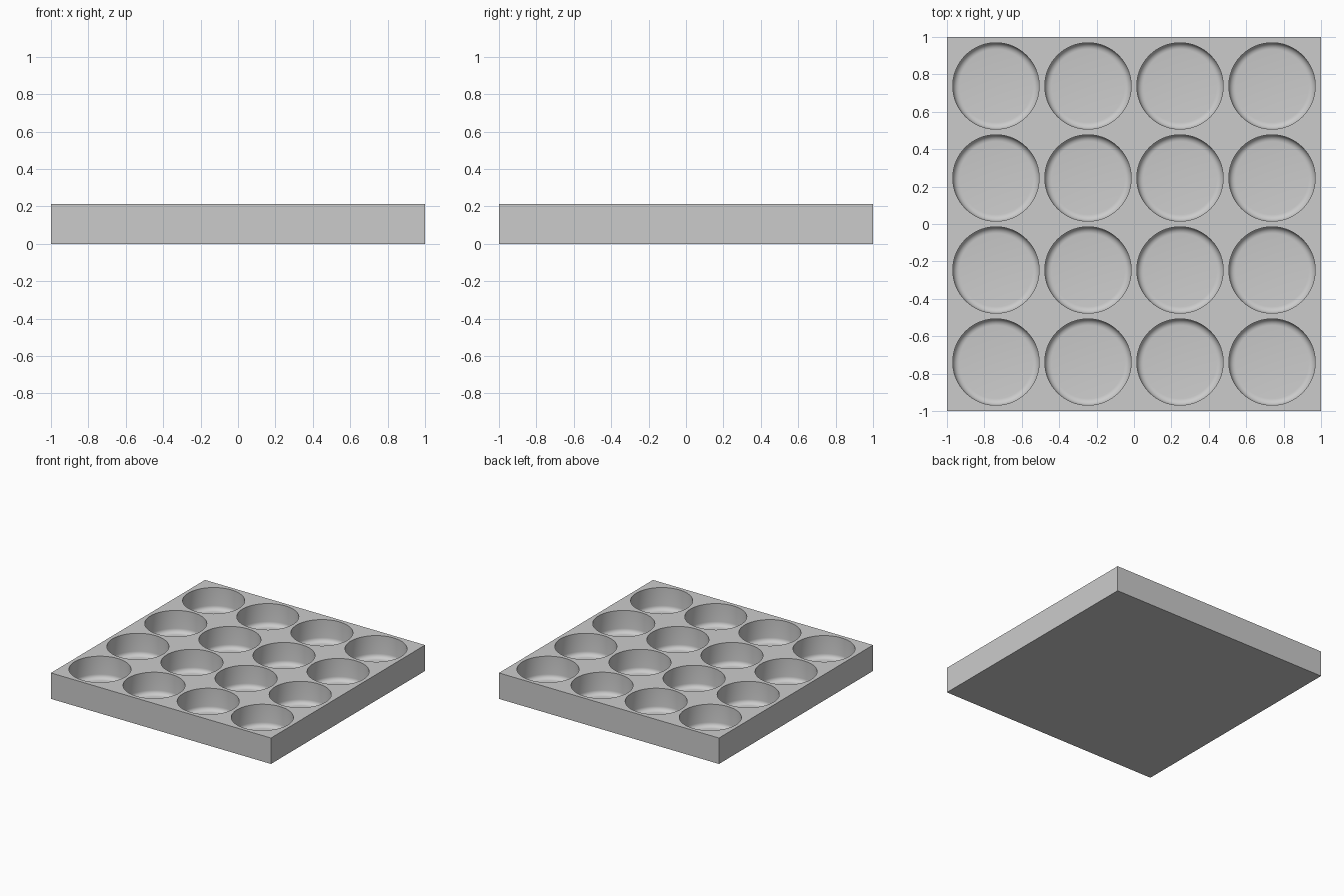
import bpy
import bmesh
import math
from mathutils import Matrix, Vector

default_cube = bpy.data.objects.get("Cube")
if default_cube:
    bpy.data.objects.remove(default_cube, do_unlink=True)

SIZE, HEIGHT = 2.0, 0.213
PITCH, RADIUS = 0.492, 0.231
FLOOR, FILLET = 0.03, 0.035
COUNT, SEGMENTS, FILLET_STEPS = 4, 72, 6

grey = bpy.data.materials.new("light grey")
grey.use_nodes = True
colour = (0.6, 0.6, 0.6, 1)
grey.diffuse_color = colour
grey.node_tree.nodes["Principled BSDF"].inputs["Base Color"].default_value = colour


def make_object(name, bm):
    mesh = bpy.data.meshes.new(name)
    bm.to_mesh(mesh)
    bm.free()
    mesh.materials.append(grey)
    obj = bpy.data.objects.new(name, mesh)
    bpy.context.collection.objects.link(obj)
    return obj


def add_pocket(bm, x, y):
    """Closed round plug with a filleted bottom edge."""
    profile = [(RADIUS, HEIGHT + 0.1)]
    for i in range(FILLET_STEPS + 1):
        a = math.pi / 2 * i / FILLET_STEPS
        profile.append((RADIUS - FILLET * (1 - math.cos(a)),
                        FLOOR + FILLET * (1 - math.sin(a))))
    rings = []
    for r, z in profile:
        angles = [2 * math.pi * k / SEGMENTS for k in range(SEGMENTS)]
        rings.append([bm.verts.new((x + r * math.cos(t), y + r * math.sin(t), z))
                      for t in angles])
    for upper, lower in zip(rings, rings[1:]):
        for k in range(SEGMENTS):
            n = (k + 1) % SEGMENTS
            bm.faces.new((upper[k], lower[k], lower[n], upper[n]))
    bm.faces.new(rings[0])
    bm.faces.new(reversed(rings[-1]))


# Square slab
bm = bmesh.new()
bmesh.ops.create_cube(bm, size=1, matrix=Matrix.Translation((0, 0, HEIGHT / 2))
                      @ Matrix.Diagonal(Vector((SIZE, SIZE, HEIGHT, 1))))
tray = make_object("tray", bm)

# Grid of round pockets
bm = bmesh.new()
for row in range(COUNT):
    for col in range(COUNT):
        add_pocket(bm, (col - (COUNT - 1) / 2) * PITCH, (row - (COUNT - 1) / 2) * PITCH)
bmesh.ops.recalc_face_normals(bm, faces=bm.faces)
cutter = make_object("pocket_cutter", bm)
cutter.hide_render = True

# Cut the pockets, then drop the helper
cut = tray.modifiers.new("pockets", "BOOLEAN")
cut.operation = "DIFFERENCE"
cut.solver = "EXACT"
cut.object = cutter
bpy.ops.object.select_all(action="DESELECT")
tray.select_set(True)
bpy.context.view_layer.objects.active = tray
bpy.ops.object.modifier_apply(modifier=cut.name)
bpy.data.objects.remove(cutter, do_unlink=True)

# Smooth pocket walls, crisp rims
bpy.ops.object.shade_smooth_by_angle(angle=math.radians(30))
